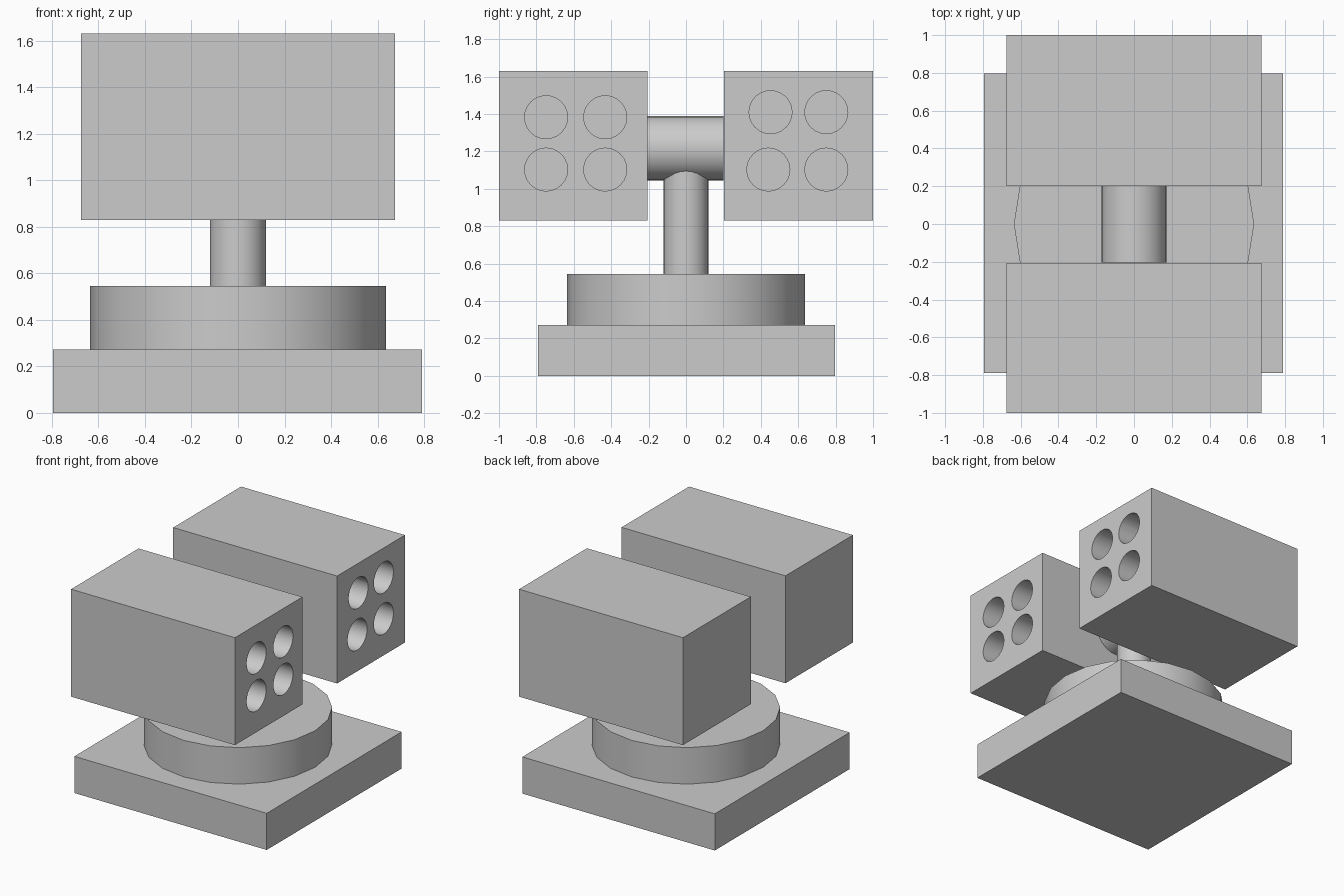
import bpy
import math

if "Cube" in bpy.data.objects:
    bpy.data.objects.remove(bpy.data.objects["Cube"])


def box(name, lo, hi):
    bpy.ops.mesh.primitive_cube_add(size=1, location=[(a + b) / 2 for a, b in zip(lo, hi)])
    ob = bpy.context.object
    ob.name = name
    ob.scale = [b - a for a, b in zip(lo, hi)]
    bpy.ops.object.transform_apply(location=False, rotation=False, scale=True)
    return ob


def cylinder(name, radius, depth, loc, sides=24, rot=(0, 0, 0)):
    bpy.ops.mesh.primitive_cylinder_add(vertices=sides, radius=radius, depth=depth,
                                        location=loc, rotation=rot)
    ob = bpy.context.object
    ob.name = name
    bpy.ops.object.shade_smooth_by_angle(angle=math.radians(30))
    return ob


def launcher_pod(name, y0, y1, holes):
    pod = box(name, (-0.675, y0, 0.83), (0.675, y1, 1.63))
    # blind round barrels bored in from the +x face
    x_end, x_out = -0.3, 0.8
    cutters = [cylinder(name + "_bore_cutter", 0.115, x_out - x_end,
                        ((x_end + x_out) / 2, y, z), 24, (0, math.pi / 2, 0))
               for y, z in holes]
    for c in cutters:
        mod = pod.modifiers.new("bore", 'BOOLEAN')
        mod.operation = 'DIFFERENCE'
        mod.solver = 'EXACT'
        mod.object = c
    bpy.ops.object.select_all(action='DESELECT')
    pod.select_set(True)
    bpy.context.view_layer.objects.active = pod
    for mod in list(pod.modifiers):
        bpy.ops.object.modifier_apply(modifier=mod.name)
    for c in cutters:
        bpy.data.objects.remove(c, do_unlink=True)
    bpy.ops.object.shade_smooth_by_angle(angle=math.radians(30))
    return pod


# base plate and turntable
box("base_plate", (-0.795, -0.79, 0), (0.79, 0.797, 0.273))
# rotated so that a corner lies on the x axis
cylinder("turntable", 0.636, 0.272, (0, 0, 0.409), 20)

# column and cross shaft
cylinder("column", 0.121, 0.615, (0, 0, 0.8525))
cylinder("cross_shaft", 0.172, 0.406, (0, -0.002, 1.217), 24, (math.pi / 2, 0, 0))

# two launcher pods with four bores each
launcher_pod("near_pod", -1.0, -0.206,
             [(-0.748, 1.383), (-0.432, 1.383), (-0.748, 1.103), (-0.432, 1.103)])
launcher_pod("far_pod", 0.202, 1.0,
             [(0.452, 1.41), (0.75, 1.41), (0.44, 1.103), (0.75, 1.103)])
